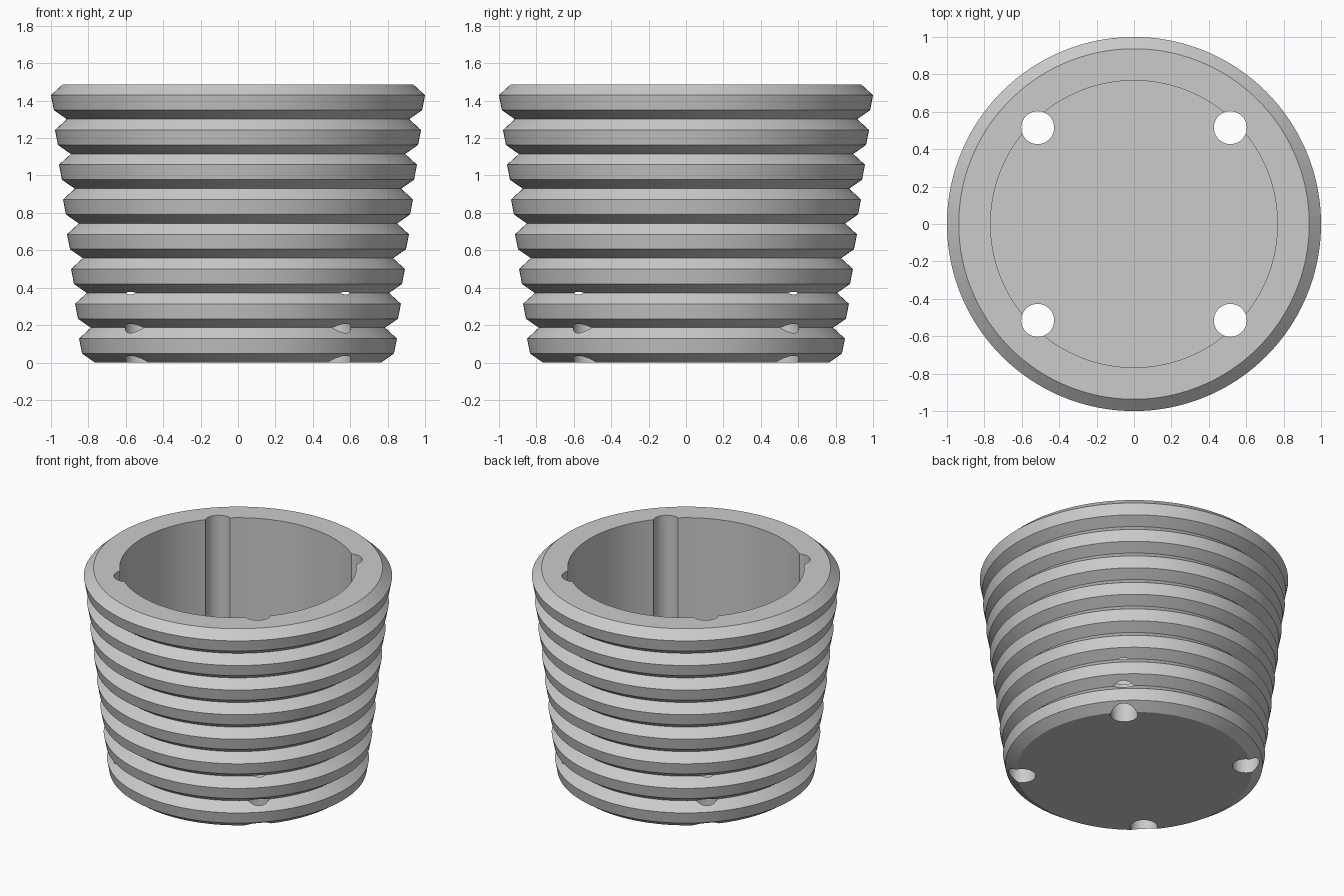
import bpy
import bmesh
from math import pi, radians

if "Cube" in bpy.data.objects:
    bpy.data.objects.remove(bpy.data.objects["Cube"], do_unlink=True)

RIBS = 8
HEIGHT = 1.487
PITCH = HEIGHT / RIBS
FLARE = 0.0215        # radius gained per rib
BORE = 0.767
FLOOR = 0.28
HOLE_AT = 0.515
HOLE_R = 0.088

grey = bpy.data.materials.new("light_grey")
grey.use_nodes = True
grey.diffuse_color = (0.6, 0.6, 0.6, 1)
grey.node_tree.nodes["Principled BSDF"].inputs["Base Color"].default_value = (0.6, 0.6, 0.6, 1)


def lathe(name, profile, steps=160):
    """Revolve an (r, z) profile around the z axis."""
    bm = bmesh.new()
    verts = [bm.verts.new((r, 0, z)) for r, z in profile]
    edges = [bm.edges.new(pair) for pair in zip(verts, verts[1:])]
    bmesh.ops.spin(bm, geom=verts + edges, cent=(0, 0, 0), axis=(0, 0, 1),
                   angle=2 * pi, steps=steps, use_merge=True)
    bmesh.ops.remove_doubles(bm, verts=bm.verts, dist=1e-5)
    bmesh.ops.recalc_face_normals(bm, faces=bm.faces)
    mesh = bpy.data.meshes.new(name)
    bm.to_mesh(mesh)
    bm.free()
    obj = bpy.data.objects.new(name, mesh)
    bpy.context.collection.objects.link(obj)
    mesh.materials.append(grey)
    return obj


# Ribbed, flaring outer wall, then the rim, bore and floor
profile = [(0, 0)]
for k in range(RIBS):
    z, grow = k * PITCH, k * FLARE
    profile += [(0.765 + grow, z), (0.834 + grow, z + 0.048), (0.8495 + grow, z + 0.128)]
profile += [(0.765 + RIBS * FLARE, HEIGHT), (BORE, HEIGHT), (BORE, FLOOR), (0, FLOOR)]
pot = lathe("ribbed_pot", profile)

# Four vertical holes that groove the bore and pierce the floor
for sx in (-1, 1):
    for sy in (-1, 1):
        cutter = lathe("hole_cutter", [(0, -0.2), (HOLE_R, -0.2), (HOLE_R, 1.8), (0, 1.8)], 48)
        cutter.location = (sx * HOLE_AT, sy * HOLE_AT, 0)
        cutter.hide_render = True
        mod = pot.modifiers.new("hole", 'BOOLEAN')
        mod.operation = 'DIFFERENCE'
        mod.solver = 'EXACT'
        mod.object = cutter
        bpy.context.view_layer.update()
        bpy.ops.object.select_all(action='DESELECT')
        pot.select_set(True)
        bpy.context.view_layer.objects.active = pot
        bpy.ops.object.modifier_apply(modifier=mod.name)
        bpy.data.objects.remove(cutter, do_unlink=True)

bpy.ops.object.shade_smooth_by_angle(angle=radians(25))
